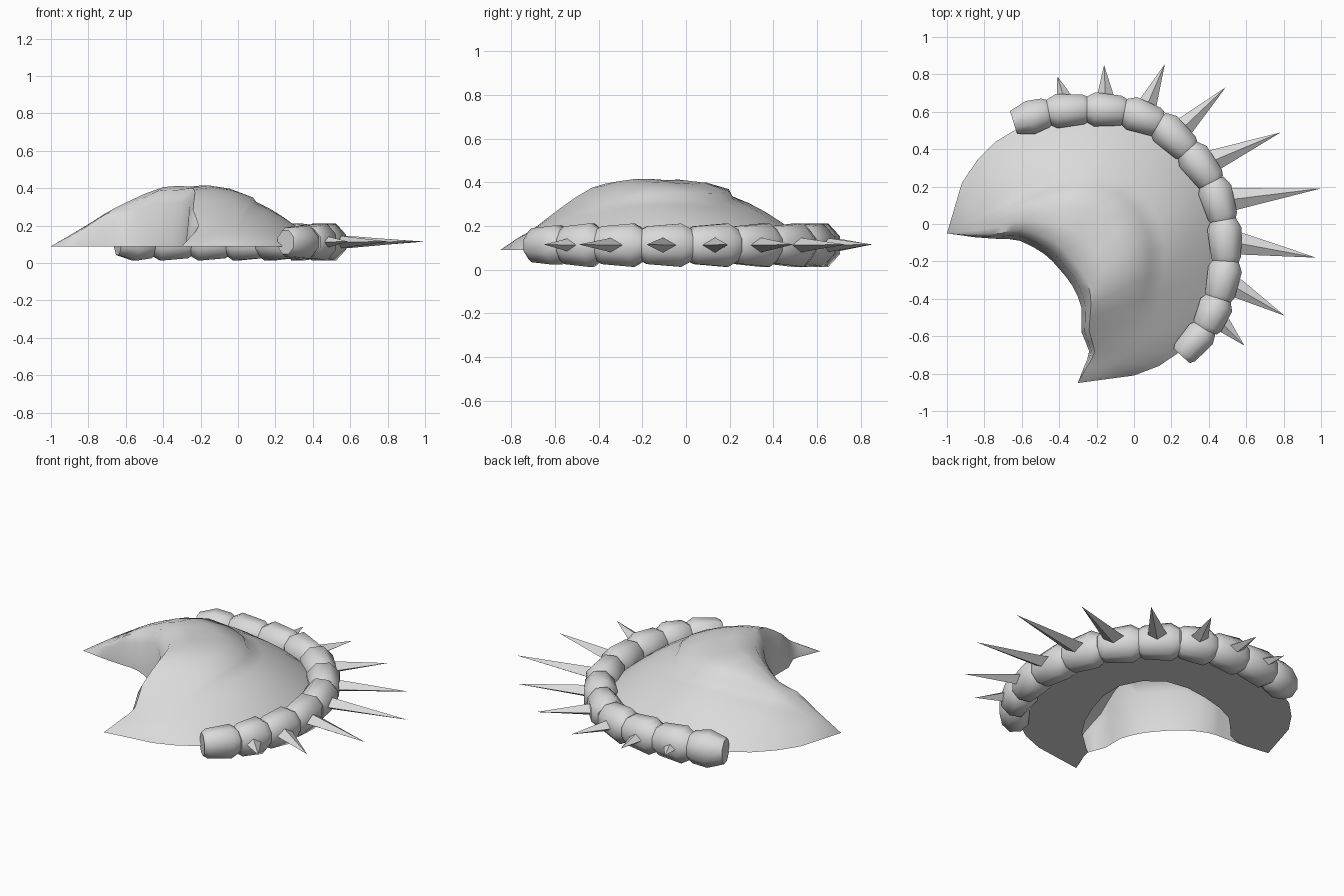
import bpy, bmesh, math
from mathutils import Vector

if "Cube" in bpy.data.objects:
    bpy.data.objects.remove(bpy.data.objects["Cube"])

grey = bpy.data.materials.new("pale_grey")
grey.diffuse_color = (0.7, 0.7, 0.7, 1)
grey.use_nodes = True
grey.node_tree.nodes["Principled BSDF"].inputs["Base Color"].default_value = grey.diffuse_color
BASE_Z, MID_Z = 0.09, 0.112


def finish(name, bm, angle):
    mesh = bpy.data.meshes.new(name)
    bm.to_mesh(mesh)
    bm.free()
    mesh.materials.append(grey)
    obj = bpy.data.objects.new(name, mesh)
    bpy.context.collection.objects.link(obj)
    bpy.ops.object.select_all(action='DESELECT')
    obj.select_set(True)
    bpy.context.view_layer.objects.active = obj
    bpy.ops.object.shade_smooth_by_angle(angle=math.radians(angle))
    return obj


def rings_to_mesh(rings):
    """Skin a list of closed rings, in order, and cap both ends."""
    bm = bmesh.new()
    vs = [[bm.verts.new(p) for p in ring] for ring in rings]
    n = len(vs[0])
    for a, b in zip(vs, vs[1:]):
        for k in range(n):
            bm.faces.new((a[k], a[(k + 1) % n], b[(k + 1) % n], b[k]))
    bm.faces.new(vs[0][::-1])
    bm.faces.new(vs[-1])
    bmesh.ops.recalc_face_normals(bm, faces=bm.faces)
    return bm


def strips_to_mesh(columns):
    """Skin neighbouring open columns of points."""
    bm = bmesh.new()
    vs = [[bm.verts.new(p) for p in col] for col in columns]
    for a, b in zip(vs, vs[1:]):
        for j in range(len(a) - 1):
            bm.faces.new((a[j], b[j], b[j + 1], a[j + 1]))
    bmesh.ops.remove_doubles(bm, verts=bm.verts, dist=.0005)
    return bm


# Crescent shell stations, tip to tip: inner foot (x, y), crest (x, y, z), outer foot (x, y),
# ledge position, ledge height, floor opening (fraction from inner to outer foot)
stations = [
    (-1.0, -.05, -1.0, -.05, .09, -1.0, -.05, .25, 0, 0),
    (-.86, -.07, -.83, -.055, .18, -.92, .22, .25, 0, 0),
    (-.72, -.08, -.71, -.05, .26, -.74, .44, .25, .005, .08),
    (-.61, -.09, -.60, -.03, .30, -.52, .54, .27, .03, .32),
    (-.48, -.16, -.43, -.09, .385, -.20, .59, .42, .027, .47),
    (-.40, -.24, -.33, -.19, .39, .15, .48, .52, .027, .6),
    (-.33, -.33, -.25, -.31, .40, .38, .20, .50, .022, .6),
    (-.28, -.45, -.23, -.43, .375, .44, -.10, .45, .01, .46),
    (-.28, -.58, -.24, -.57, .285, .40, -.42, .4, 0, .3),
    (-.24, -.68, -.21, -.68, .20, .25, -.68, .4, 0, 0),
    (-.27, -.77, -.25, -.76, .145, .0, -.81, .4, 0, 0),
    (-.30, -.85, -.30, -.85, .09, -.30, -.85, .4, 0, 0),
]


def between(a, b, c, d, t):
    """Smooth curve through b and c."""
    return [0.5 * (2 * q + (r - p) * t + (2 * p - 5 * q + 4 * r - s) * t * t
                   + (3 * q - p - 3 * r + s) * t ** 3) for p, q, r, s in zip(a, b, c, d)]


fine, last = [], len(stations) - 1
for i in range(last):
    quad = [stations[max(0, min(last, i + k))] for k in (-1, 0, 1, 2)]
    # the two tips keep straight edges
    fine += [stations[i]] if i in (0, last - 1) else [between(*quad, t) for t in (0, .5)]
fine.append(stations[-1])

# Shell: steep concave inner wall with a rounded shoulder, raised plateau ending in a ledge,
# then a rounded slope to the outer foot. Floor: flat crescent shelf under the outer slope.
shell, floor = [], []
for ix, iy, cx, cy, cz, ox, oy, edge, lift, gap in fine:
    foot, crest, outer = Vector((ix, iy, BASE_Z)), Vector((cx, cy, cz)), Vector((ox, oy, BASE_Z))
    shoulder = foot.lerp(crest, .4)
    shoulder.z = BASE_Z + (cz - BASE_Z) * .75
    pts = [foot, shoulder]
    rest = edge + .025
    rows = [(0, 0), (edge * .3, .9), (edge * .65, 1.1), (edge, 1), (rest, 0)]
    rows += [(rest + (1 - rest) * k / 5, 0) for k in range(1, 6)]
    for t, bump in rows:
        p = crest.lerp(outer, t)
        p.z = BASE_Z + (cz - BASE_Z) * (1 - t ** 2.2) + bump * lift
        pts.append(p)
    shell.append(pts)
    floor.append([outer, foot.lerp(outer, max(0, gap))])
finish("crescent_shell", strips_to_mesh(shell), 50)
finish("floor_shelf", strips_to_mesh(floor), 30)

# Curved row of tapered barrel segments around the outer foot
joints = [(-.635, .545), (-.455, .60), (-.25, .615), (-.05, .605), (.135, .54), (.29, .395),
          (.42, .225), (.48, .02), (.495, -.20), (.455, -.40), (.385, -.56), (.26, -.70)]
spike_tips = [(-.41, .79), (-.16, .85), (.165, .855), (.49, .73), (.785, .49),
              (1.0, .19), (.975, -.18), (.805, -.49), (.59, -.65)]
up = Vector((0, 0, 1))
count = len(joints) - 1
for i in range(count):
    a, b = (Vector((*p, MID_Z)) for p in joints[i:i + 2])
    axis = (b - a).normalized()
    side = axis.cross(up)
    size = .9 if i == count - 1 else 1
    first = i == 0
    rings = []
    for t, r in ((-.05, .72), (.45 if first else .2, 1.03), (.9, .9), (1.04, .72)):
        c = a.lerp(b, t)
        rings.append([c + size * r * (side * .096 * math.cos(q) + up * .104 * math.sin(q))
                      for q in (math.pi * (k + .5) / 4 for k in range(8))])
    finish(f"band_segment_{i + 1}", rings_to_mesh(rings), 48)

# Flat diamond spikes on every segment but the end ones
for i, tip in enumerate(spike_tips):
    a, b = (Vector((*p, MID_Z)) for p in joints[i + 1:i + 3])
    root, tip = (a + b) / 2, Vector((*tip, MID_Z + .003))
    out = (tip - root).normalized()
    wide = out.cross(up)
    width = .045 + .02 * min(1, (tip - root).length / .5)
    bm = bmesh.new()
    ring = [bm.verts.new(root + out * .04 + d)
            for d in (wide * width, up * .038, wide * -width, up * -.038)]
    point = bm.verts.new(tip)
    for k in range(4):
        bm.faces.new((ring[k], ring[(k + 1) % 4], point))
    bm.faces.new(ring[::-1])
    bmesh.ops.recalc_face_normals(bm, faces=bm.faces)
    finish(f"spike_{i + 1}", bm, 30)
